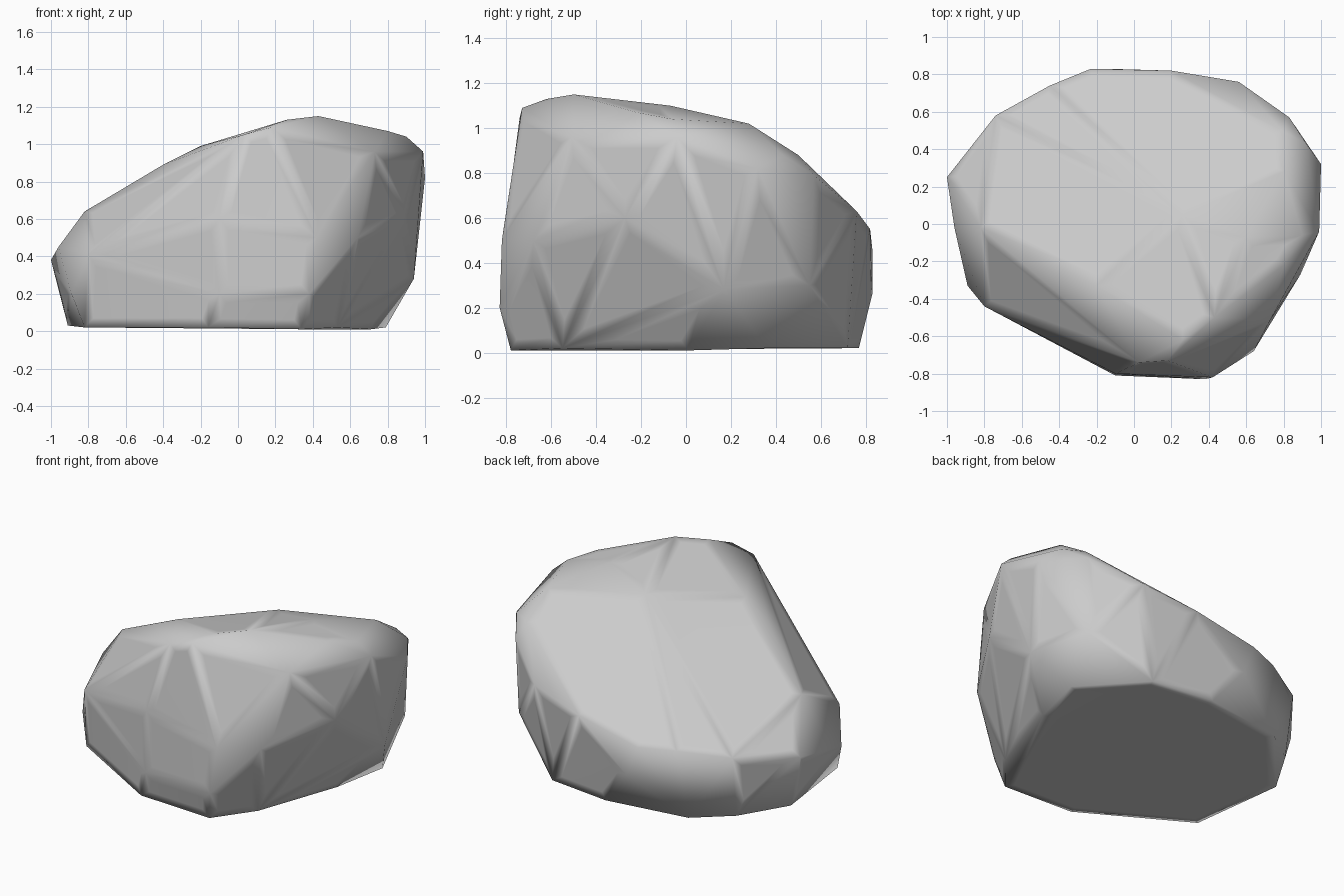
import bpy, bmesh

# Boulder: rings of contour points wrapped by a convex hull
base = [(-.91, .22, .03), (-.82, -.39, .02), (-.16, -.77, .02), (.34, -.78, .01),
        (.53, -.55, .02), (.71, .01, .01), (.79, .36, .02), (.46, .72, .02),
        (.04, .77, .02), (-.5, .69, .02), (-.73, .52, .03)]
lower = [(-.89, -.33, .2), (-.1, -.81, .2), (.38, -.83, .2),
         (.94, .17, .28), (.82, .55, .3), (-.15, .83, .26)]
middle = [(-1, .25, .38), (-.96, -.02, .45), (-.8, -.44, .41), (-.1, -.8, .6),
          (.42, -.82, .5), (.64, -.68, .5), (.89, -.27, .6), (1, .32, .82), (.92, .43, .88),
          (.83, .57, .79), (.56, .76, .63), (.2, .82, .55), (-.23, .83, .46),
          (-.45, .74, .46), (-.74, .58, .43)]
crown = [(-.82, -.02, .64), (-.6, -.14, .76), (-.4, -.28, .89), (-.2, -.33, .99),
         (.03, -.74, 1.05), (.18, -.73, 1.09), (.26, -.62, 1.13), (.43, -.5, 1.15),
         (.73, -.51, .96), (.8, -.22, 1.07), (.9, -.06, 1.04), (.99, -.04, .96),
         (.8, .28, 1.02), (.6, -.07, 1.1), (.79, .5, .88), (.26, .05, 1.03)]

bm = bmesh.new()
for p in base + lower + middle + crown:
    bm.verts.new(p)
bmesh.ops.convex_hull(bm, input=bm.verts)
bmesh.ops.delete(bm, geom=[v for v in bm.verts if not v.link_faces], context='VERTS')
# Merge nearly coplanar triangles into broad facets
bmesh.ops.dissolve_limit(bm, angle_limit=.06, verts=bm.verts, edges=bm.edges)
bmesh.ops.recalc_face_normals(bm, faces=bm.faces)
# Inset the broad facets so they stay flat and only their borders shade softly
broad = [f for f in bm.faces if f.calc_area() > .08]
bmesh.ops.inset_individual(bm, faces=broad, thickness=.05, use_even_offset=True)
for f in bm.faces:
    f.smooth = True

mesh = bpy.data.meshes.new("boulder")
bm.to_mesh(mesh)
bm.free()
boulder = bpy.data.objects.new("boulder", mesh)
bpy.context.collection.objects.link(boulder)
